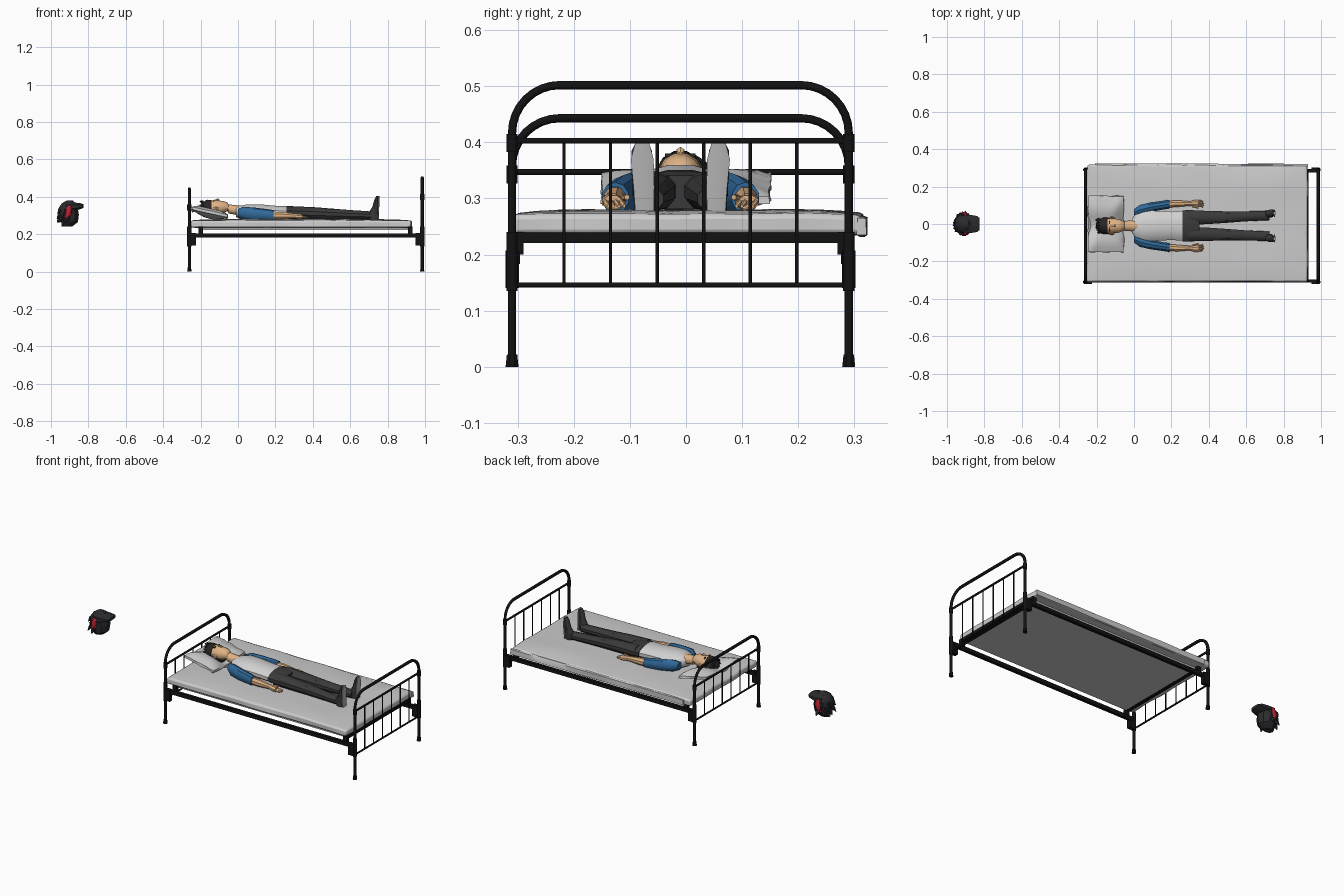
import bpy, bmesh, math, random
from mathutils import Vector, noise

if bpy.data.objects.get("Cube"):
    bpy.data.objects.remove(bpy.data.objects["Cube"], do_unlink=True)
random.seed(4)


def material(name, r, g, b):
    m = bpy.data.materials.new(name)
    m.use_nodes = True
    m.diffuse_color = (r, g, b, 1)
    bsdf = next(n for n in m.node_tree.nodes if n.type == 'BSDF_PRINCIPLED')
    bsdf.inputs["Base Color"].default_value = (r, g, b, 1)
    bsdf.inputs["Roughness"].default_value = 0.8
    return m


IRON = material("black iron", .006, .006, .006)
SHEET = material("white linen", .6, .6, .6)
SHIRT = material("pale shirt", .64, .64, .64)
SKIN = material("skin", .74, .45, .24)
BLUE = material("blue sleeve", .03, .14, .32)
CLOTH = material("dark trousers", .042, .042, .042)
HAIR = material("dark hair", .022, .018, .018)
SOLE = material("grey sole", .45, .45, .45)
FUR = material("charcoal", .024, .024, .028)
RED = material("red", .5, .015, .03)
CY = -.01  # the bed's long axis


def finish(bm, name, mats, smooth=True):
    bmesh.ops.recalc_face_normals(bm, faces=bm.faces)
    mesh = bpy.data.meshes.new(name)
    bm.to_mesh(mesh)
    bm.free()
    for m in mats:
        mesh.materials.append(m)
    ob = bpy.data.objects.new(name, mesh)
    bpy.context.collection.objects.link(ob)
    if smooth:
        bpy.ops.object.select_all(action='DESELECT')
        bpy.context.view_layer.objects.active = ob
        ob.select_set(True)
        bpy.ops.object.shade_smooth_by_angle(angle=math.radians(35))
    return ob


def box(name, lo, hi, mat):
    bm = bmesh.new()
    bmesh.ops.create_cube(bm, size=1)
    for v in bm.verts:
        v.co = [a + (b - a) * (c + .5) for a, b, c in zip(lo, hi, v.co)]
    return finish(bm, name, [mat], False)


def loft(name, rings, mat, sides=10, axis='x'):
    """Rings of (x, y, z, half width, half depth) crossing the x or z axis."""
    bm = bmesh.new()
    loops = []
    for x, y, z, a, b in rings:
        loop = []
        for i in range(sides):
            t = math.tau * (i + .5) / sides
            c, s = a * math.cos(t), b * math.sin(t)
            loop.append(bm.verts.new((x, y + c, z + s) if axis == 'x' else (x + s, y + c, z)))
        loops.append(loop)
    for p, q in zip(loops, loops[1:]):
        for i in range(sides):
            j = (i + 1) % sides
            bm.faces.new((p[i], p[j], q[j], q[i]))
    bm.faces.new(loops[0])
    bm.faces.new(loops[-1])
    return finish(bm, name, [mat])


def tube(name, points, radius, mat=IRON):
    curve = bpy.data.curves.new(name, 'CURVE')
    curve.dimensions = '3D'
    curve.bevel_depth = radius
    curve.bevel_resolution = 1
    curve.use_fill_caps = True
    line = curve.splines.new('POLY')
    line.points.add(len(points) - 1)
    for p, co in zip(line.points, points):
        p.co = (*co, 1)
    curve.materials.append(mat)
    ob = bpy.data.objects.new(name, curve)
    bpy.context.collection.objects.link(ob)
    return ob


# Head and foot ends: posts joined by a rounded arch, bars and spindles
HALF, CORNER = .3, .085
for end, x, top, bar in (("head", -.26, .443, .347), ("foot", .985, .502, .403)):
    arch = [(x, CY - HALF, 0), (x, CY - HALF, top - CORNER)]
    for i in range(1, 9):
        t = i / 8 * math.pi / 2
        arch.append((x, CY - HALF + CORNER * (1 - math.cos(t)), top - CORNER * (1 - math.sin(t))))
    arch += [(px, 2 * CY - py, pz) for px, py, pz in reversed(arch)]
    tube(end + "_arch_and_posts", arch, .0085)
    tube(end + "_upper_bar", [(x, CY - HALF, bar), (x, CY + HALF, bar)], .006)
    tube(end + "_lower_bar", [(x, CY - HALF, .146), (x, CY + HALF, .146)], .005)
    for i in range(6):
        y = CY + (i - 2.5) * .083
        tube(end + "_spindle", [(x, y, .146), (x, y, bar)], .0035)
    inward = .028 if x < 0 else -.028
    for s in (-1, 1):
        y = CY + s * HALF
        tube(end + "_collar", [(x, y, bar - .02), (x, y, bar + .012)], .0115)
        tube(end + "_post_sleeve", [(x, y, .135), (x, y, .24)], .0115)
        loft(end + "_foot_cap", [(x, y, 0, .0125, .0125), (x, y, .022, .010, .010)], IRON, 8, 'z')
        x0, x1 = sorted((x, x + inward * 1.3))
        box(end + "_rail_bracket", (x0, y - .012, .14), (x1, y + .012, .207), IRON)

# Bed frame under the mattress
for s in (-1, 1):
    y = CY + s * .295
    box("side_rail", (-.25, y - .009, .183), (.975, y + .009, .205), IRON)
for x in (-.2, .92):
    box("cross_rail", (x - .012, CY - .298, .221), (x + .012, CY + .298, .239), IRON)
    for s in (-1, 1):
        y = CY + s * .29
        box("rail_stub", (x - .012, y - .01, .2), (x + .012, y + .01, .24), IRON)
box("bed_base", (-.2, CY - .28, .222), (.92, CY + .28, .234), SHEET)


def cushion(name, centre, size, bulge, nx, ny, ripple):
    """Closed soft slab whose thickness tapers to the rim, with light creases."""
    bm = bmesh.new()
    bmesh.ops.create_cube(bm, size=2)
    bmesh.ops.subdivide_edges(bm, edges=[e for e in bm.edges if abs(e.verts[0].co.x - e.verts[1].co.x) > 1],
                              cuts=nx, use_grid_fill=True)
    bmesh.ops.subdivide_edges(bm, edges=[e for e in bm.edges if abs(e.verts[0].co.y - e.verts[1].co.y) > 1],
                              cuts=ny, use_grid_fill=True)
    for v in bm.verts:
        u, w, h = v.co
        edge = max(abs(u), abs(w))
        thick = 1 - bulge * edge ** 6 if bulge < .6 else 1 - bulge * max(u * u, w * w)
        n = noise.noise(Vector((u * 3, w * 2.5, h)))
        v.co = (centre[0] + u * size[0] + ripple * n, centre[1] + w * size[1] + ripple * n * .8,
                centre[2] + h * size[2] * thick + (ripple * n * .5 if h > 0 else 0))
    return bm


# Bedding
bm = cushion("mattress", (.338, .003, .254), (.59, .312, .026), .3, 22, 14, .007)
mattress = finish(bm, "mattress", [SHEET])
bev = mattress.modifiers.new("soft_edge", 'BEVEL')
bev.width, bev.segments, bev.limit_method = .009, 2, 'ANGLE'
bev.angle_limit = math.radians(50)
bm = cushion("sheet_overhang", (.36, .314, .25), (.57, .008, .019), .2, 20, 2, .004)
finish(bm, "sheet_overhang", [SHEET])

bm = cushion("pillow", (-.15, 0, 0), (.095, .15, .036), .8, 10, 12, .006)
for v in bm.verts:
    # Rear edge is propped up against the headboard; the head dents the middle
    dent = math.exp(-((v.co.y - CY) / .06) ** 2) * (.03 if v.co.z > 0 else 0)
    v.co.z += .318 - .22 * (v.co.x + .15) - dent
finish(bm, "pillow", [SHEET])

# Head, lying face up
loft("head", [(-.188, CY, .335, .016, .018), (-.175, CY, .337, .034, .034),
              (-.145, CY, .338, .041, .043), (-.11, CY, .34, .041, .042),
              (-.078, CY, .345, .037, .033), (-.057, CY, .347, .026, .024),
              (-.05, CY, .335, .027, .025), (.02, CY, .325, .033, .028)], SKIN, 12)
loft("nose", [(-.13, CY, .379, .003, .003), (-.105, CY, .383, .008, .009),
              (-.098, CY, .379, .004, .004)], SKIN, 6)
loft("hair", [(-.202, CY, .335, .014, .016), (-.188, CY, .337, .036, .036),
              (-.165, CY, .339, .045, .047), (-.142, CY, .337, .046, .047)], HAIR, 12)
loft("back_hair", [(-.15, CY, .322, .046, .034), (-.11, CY, .318, .044, .026),
                   (-.085, CY, .312, .034, .015)], HAIR, 10)
for i in range(14):
    t = math.tau * i / 14
    y, z = CY + .035 * math.cos(t), .337 + .036 * math.sin(t)
    loft("hair_tuft", [(-.185, y, z, .010, .010), (-.2 + random.uniform(-.006, .006), y, z + .004, .002, .002)],
         HAIR, 5)
for s in (-1, 1):
    y = CY + s * .018
    box("eyebrow", (-.134, y - .009, .374), (-.129, y + .009, .38), HAIR)
    loft("ear", [(-.13, CY + s * .042, .335, .004, .008), (-.118, CY + s * .045, .335, .006, .012),
                 (-.103, CY + s * .041, .335, .003, .006)], SKIN, 6)

# Torso and hips
loft("shirt", [(-.012, CY, .318, .036, .027), (.012, CY, .316, .075, .036), (.05, CY, .318, .088, .043),
               (.12, CY, .319, .083, .042), (.2, CY, .316, .078, .037), (.268, CY, .315, .083, .036)], SHIRT, 12)
loft("trouser_hips", [(.26, CY, .315, .086, .037), (.31, CY, .314, .088, .036),
                      (.35, CY, .311, .08, .031)], CLOTH, 12)

# Limbs, mirrored across the body
for s, side in ((-1, "right"), (1, "left")):
    def at(y):
        return CY + s * y

    loft(side + "_trouser_leg", [(.29, at(.044), .314, .041, .035), (.4, at(.045), .311, .037, .034),
                                 (.5, at(.047), .307, .032, .03), (.6, at(.051), .303, .028, .026),
                                 (.725, at(.056), .299, .027, .022)], CLOTH)
    loft(side + "_sleeve", [(.0, at(.07), .313, .02, .022), (.03, at(.085), .313, .028, .034),
                            (.09, at(.1), .308, .027, .034), (.15, at(.11), .304, .025, .031),
                            (.19, at(.116), .301, .025, .028)], BLUE)
    loft(side + "_forearm", [(.18, at(.115), .3, .019, .022), (.23, at(.119), .3, .019, .021),
                             (.3, at(.119), .297, .013, .014), (.325, at(.122), .295, .019, .015),
                             (.345, at(.121), .293, .02, .013)], SKIN, 8)
    for i in range(4):
        y = .106 + i * .0095
        loft(side + "_finger", [(.335, at(y), .294, .005, .006), (.36, at(y - .002), .291, .005, .005),
                                (.377 - abs(i - 1.5) * .005, at(y - .006), .286, .003, .003)], SKIN, 6)
    loft(side + "_thumb", [(.31, at(.105), .3, .006, .006), (.345, at(.095), .302, .005, .005)], SKIN, 6)
    loft(side + "_shoe", [(.725, at(.064), .279, .019, .024), (.723, at(.064), .31, .021, .028),
                          (.735, at(.067), .345, .021, .017), (.741, at(.069), .385, .019, .012),
                          (.745, at(.068), .403, .010, .007)], CLOTH, 10, 'z')
    loft(side + "_shoe_sole", [(.75, at(.064), .279, .018, .004), (.751, at(.065), .32, .02, .004),
                               (.752, at(.068), .37, .022, .004), (.753, at(.068), .404, .012, .004)],
         SOLE, 8, 'z')

# Detached ragged headpiece with a snout and red cheek bands
loft("headpiece_body", [(-.915, 0, .242, .022, .03), (-.9, 0, .265, .046, .045),
                        (-.905, 0, .305, .058, .055), (-.908, 0, .34, .054, .052),
                        (-.905, 0, .366, .038, .036), (-.9, 0, .38, .014, .016)], FUR, 9, 'z')
loft("headpiece_snout", [(-.92, 0, .345, .05, .032), (-.87, 0, .347, .052, .024),
                         (-.838, 0, .35, .046, .016), (-.825, 0, .351, .034, .009)], FUR, 8)
for i in range(16):
    t = math.radians(70 + 220 * i / 15)
    z = (.335, .29, .31)[i % 3]
    x, y = -.907 + .042 * math.cos(t), .045 * math.sin(t)
    reach = random.uniform(1.25, 1.5)
    loft("headpiece_tuft", [(x, y, z, .018, .016),
                            (-.907 + .042 * reach * math.cos(t), y * reach, z - .028, .003, .003)], FUR, 5, 'z')
for s in (-1, 1):
    loft("headpiece_red_band", [(-.918, s * .053, .285, .008, .012), (-.908, s * .06, .305, .005, .014),
                                (-.905, s * .058, .335, .005, .013), (-.902, s * .05, .353, .005, .008)], RED, 6, 'z')
